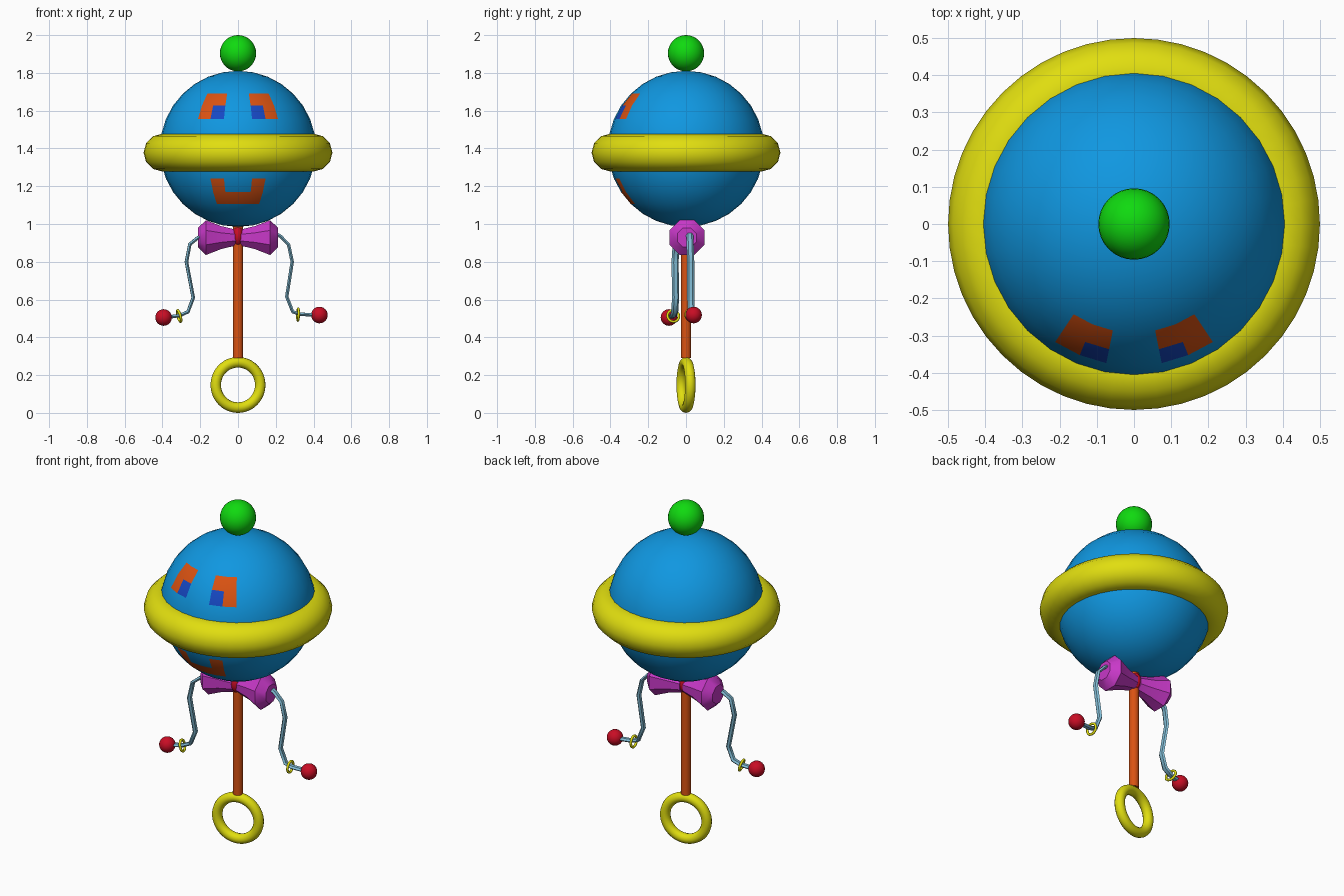
import bpy, bmesh, math
from mathutils import Vector

if "Cube" in bpy.data.objects:
    bpy.data.objects.remove(bpy.data.objects["Cube"])


def material(name, rgb):
    m = bpy.data.materials.new(name)
    m.diffuse_color = (*rgb, 1)
    m.use_nodes = True
    m.node_tree.nodes["Principled BSDF"].inputs["Base Color"].default_value = m.diffuse_color
    return m


BLUE = material("sky blue", (0.005, 0.31, 0.75))
ORANGE = material("burnt orange", (0.70, 0.085, 0.006))
NAVY = material("deep blue", (0.008, 0.065, 0.55))
YELLOW = material("yellow", (0.75, 0.73, 0.005))
GREEN = material("green", (0.005, 0.70, 0.005))
RED = material("red", (0.58, 0.004, 0.018))
PINK = material("magenta", (0.58, 0.04, 0.58))
PALE = material("pale blue", (0.22, 0.50, 0.66))


def finish(name, mat, angle=50):
    ob = bpy.context.object
    ob.name = name
    ob.data.materials.append(mat)
    bpy.ops.object.shade_smooth_by_angle(angle=math.radians(angle))
    return ob


def ball(name, mat, loc, r, scale=(1, 1, 1), seg=32, rings=16):
    bpy.ops.mesh.primitive_uv_sphere_add(segments=seg, ring_count=rings, radius=r, location=loc)
    bpy.context.object.scale = scale
    return finish(name, mat)


def ring(name, mat, loc, major, minor, axis, seg=48, sides=12):
    rot = Vector(axis).to_track_quat('Z', 'Y').to_euler()
    bpy.ops.mesh.primitive_torus_add(major_radius=major, minor_radius=minor, major_segments=seg,
                                     minor_segments=sides, location=loc, rotation=rot)
    return finish(name, mat)


# Head, with eyes and mouth painted on cells of its 32 x 16 grid
head = ball("head", BLUE, (0, 0, 1.398), 0.413)
head.data.materials.append(ORANGE)
head.data.materials.append(NAVY)
step = math.radians(11.25)
for f in head.data.polygons:
    c = f.center
    col = int(abs(math.atan2(c.x, -c.y)) / step)               # columns out from the front
    row = math.floor(math.atan2(c.z, math.hypot(c.x, c.y)) / step)  # rows up from the equator
    if row in (2, 3) and col in (1, 2):
        f.material_index = 2 if (row, col) == (2, 1) else 1
    elif (row == -3 and col == 1) or (row == -4 and col < 2):
        f.material_index = 1

# Ring round the head and top ball
ring("head_ring", YELLOW, (0, 0, 1.378), 0.4, 0.1, (0, 0, 1))
ball("top_ball", GREEN, (0, 0, 1.904), 0.096)

# Stick and handle ring
bpy.ops.mesh.primitive_cylinder_add(vertices=16, radius=0.027, depth=0.72, location=(0, 0, 0.65))
finish("stick", ORANGE)
yaw = math.radians(11)
ring("handle_ring", YELLOW, (0, 0, 0.148), 0.12, 0.028, (math.sin(yaw), -math.cos(yaw), 0))


# Bow tie
def bow_lobe(name, side):
    profile = [(0.01, 0.045), (0.09, 0.066), (0.17, 0.1), (0.212, 0.055)]
    n = 8
    bm = bmesh.new()
    loops = []
    for x, r in profile:
        loops.append([bm.verts.new((side * x, 0.005 + r * math.cos(math.tau * (i + 0.5) / n),
                                    0.928 + r * math.sin(math.tau * (i + 0.5) / n)))
                      for i in range(n)])
    for a, b in zip(loops, loops[1:]):
        for i in range(n):
            bm.faces.new((a[i], a[(i + 1) % n], b[(i + 1) % n], b[i]))
    bm.faces.new(loops[0])
    bm.faces.new(loops[-1])
    bmesh.ops.recalc_face_normals(bm, faces=bm.faces)
    me = bpy.data.meshes.new(name)
    bm.to_mesh(me)
    bm.free()
    ob = bpy.data.objects.new(name, me)
    bpy.context.collection.objects.link(ob)
    bpy.ops.object.select_all(action='DESELECT')
    ob.select_set(True)
    bpy.context.view_layer.objects.active = ob
    finish(name, PINK, 35)


bow_lobe("bow_right", 1)
bow_lobe("bow_left", -1)
ball("bow_knot", RED, (0, 0, 0.937), 0.055, (0.58, 0.85, 1), 16, 10)


# Flat ribbon arms
def arm(name, points, flat=1.8):
    cu = bpy.data.curves.new(name, 'CURVE')
    cu.dimensions = '3D'
    cu.bevel_depth = 0.0105
    cu.bevel_resolution = 1
    cu.use_fill_caps = True
    sp = cu.splines.new('POLY')
    sp.points.add(len(points) - 1)
    for p, (x, y, z) in zip(sp.points, points):
        p.co = (x, y / flat, z, 1)
    ob = bpy.data.objects.new(name, cu)
    ob.scale = (1, flat, 1)
    bpy.context.collection.objects.link(ob)
    bpy.ops.object.select_all(action='DESELECT')
    ob.select_set(True)
    bpy.context.view_layer.objects.active = ob
    bpy.ops.object.convert(target='MESH')
    finish(name, PALE)


arm("arm_right", [(0.18, 0.02, 0.96), (0.225, 0.02, 0.935), (0.268, 0.022, 0.89), (0.287, 0.025, 0.80),
                  (0.258, 0.025, 0.615), (0.29, 0.027, 0.535), (0.33, 0.03, 0.522), (0.42, 0.04, 0.518)])
arm("arm_left", [(-0.17, -0.03, 0.95), (-0.215, -0.04, 0.925), (-0.255, -0.052, 0.893), (-0.273, -0.058, 0.80),
                 (-0.237, -0.055, 0.61), (-0.265, -0.06, 0.535), (-0.31, -0.068, 0.515), (-0.385, -0.085, 0.505)])

# Hands and bracelets
ball("hand_right", RED, (0.431, 0.04, 0.518), 0.044, seg=24, rings=12)
ball("hand_left", RED, (-0.394, -0.09, 0.505), 0.044, seg=24, rings=12)
ring("bracelet_right", YELLOW, (0.318, 0.029, 0.52), 0.031, 0.007, (1, 0.1, -0.03), 24, 8)
ring("bracelet_left", YELLOW, (-0.312, -0.068, 0.513), 0.031, 0.007, (-1, -0.25, -0.28), 24, 8)
